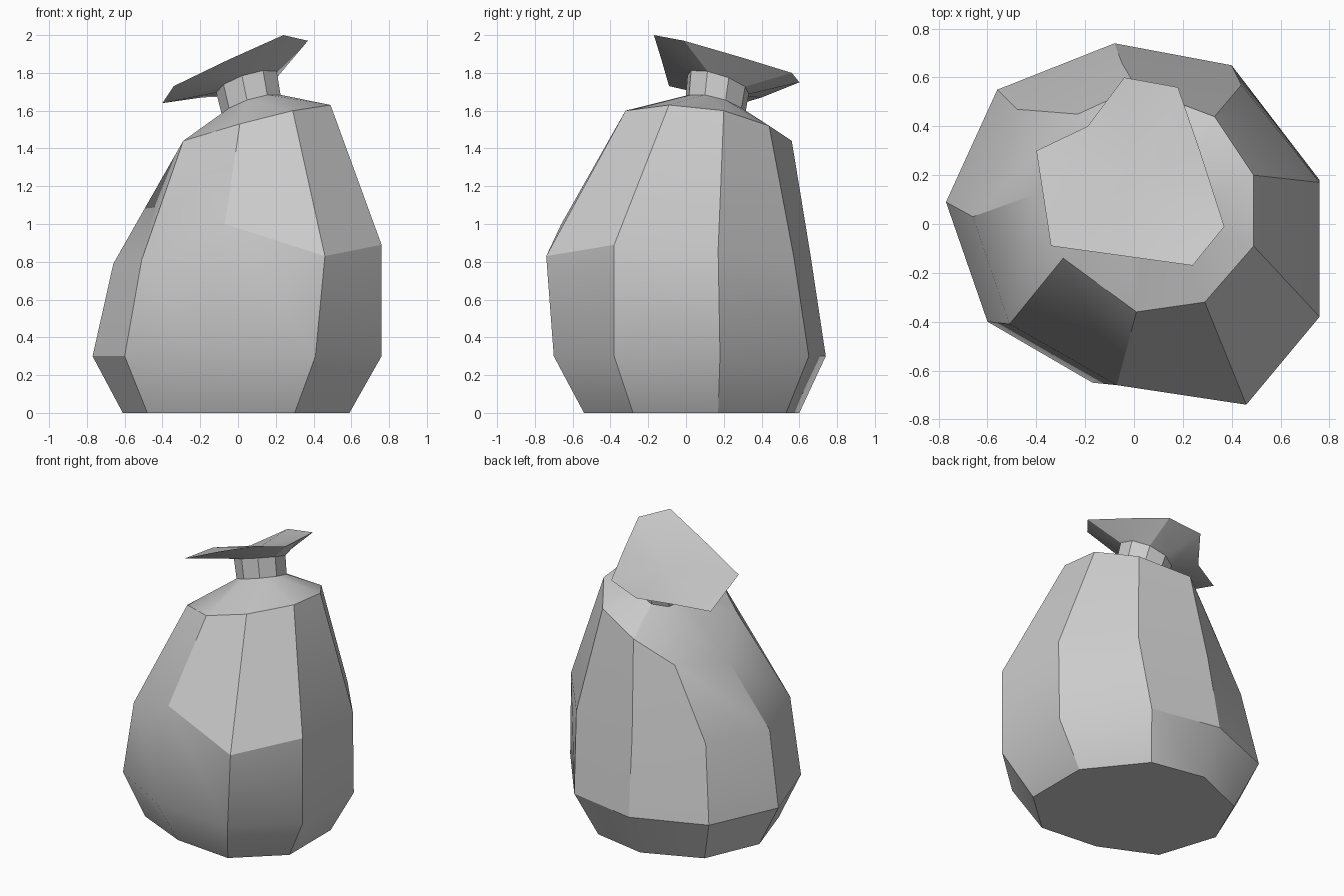
import bpy
import bmesh
import math

SIDES = 9

cube = bpy.data.objects.get("Cube")
if cube:
    bpy.data.objects.remove(cube, do_unlink=True)

# One plain grey cloth colour
cloth = bpy.data.materials.new("grey cloth")
cloth.use_nodes = True
colour = (0.6, 0.6, 0.6, 1)
cloth.diffuse_color = colour
shader = next(n for n in cloth.node_tree.nodes if n.type == 'BSDF_PRINCIPLED')
shader.inputs["Base Color"].default_value = colour


def level(points, height):
    """Lift a flat outline to one height."""
    return [(x, y, height) for x, y in points]


def tilted_ring(centre, radius, slope_x, slope_y):
    """Regular ring on a sloping plane, running clockwise from the left side."""
    ring = []
    for side in range(SIDES):
        angle = math.radians(20) - side * math.tau / SIDES
        dx = radius * math.cos(angle)
        dy = radius * math.sin(angle)
        ring.append((centre[0] + dx, centre[1] + dy,
                     centre[2] + slope_x * dx + slope_y * dy))
    return ring


def skin(name, rings, cap_bottom=False, cap_centre=None):
    """Bridge a stack of rings, optionally closing its ends."""
    bm = bmesh.new()
    loops = [[bm.verts.new(point) for point in ring] for ring in rings]
    for lower, upper in zip(loops, loops[1:]):
        for i in range(SIDES):
            j = (i + 1) % SIDES
            bm.faces.new((lower[i], lower[j], upper[j], upper[i]))
    if cap_bottom:
        bm.faces.new(loops[0])
    if cap_centre:
        hub = bm.verts.new(cap_centre)
        rim = loops[-1]
        for i in range(SIDES):
            bm.faces.new((rim[i], rim[(i + 1) % SIDES], hub))
    # Rings run clockwise, so turn the faces outward
    bmesh.ops.reverse_faces(bm, faces=[f for f in bm.faces if len(f.verts) < SIDES])
    mesh = bpy.data.meshes.new(name)
    bm.to_mesh(mesh)
    bm.free()
    mesh.materials.append(cloth)
    part = bpy.data.objects.new(name, mesh)
    bpy.context.collection.objects.link(part)
    bpy.ops.object.select_all(action='DESELECT')
    part.select_set(True)
    bpy.context.view_layer.objects.active = part
    bpy.ops.object.shade_smooth_by_angle(angle=math.radians(30))
    return part


# Bulging sack outlines, from the ground up to the shoulder fold
base = level([(.59, .17), (.59, -.28), (.3, -.54), (-.11, -.5), (-.48, -.33),
              (-.61, .07), (-.45, .44), (-.07, .6), (.3, .53)], 0)
belly = level([(.76, .18), (.76, -.38), (.41, -.7), (-.17, -.65), (-.6, -.4),
               (-.77, .09), (-.56, .55), (-.08, .74), (.4, .65)], .3)
waist = [(.76, .17, .86), (.76, -.38, .89), (.46, -.74, .83),
         (-.07, -.66, 1), (-.51, -.41, .81), (-.66, .03, .79),
         (-.48, .47, .81), (-.05, .66, .83), (.44, .57, .83)]
shoulder = [(.49, .2, 1.6), (.49, -.09, 1.63), (.29, -.32, 1.6),
            (.01, -.36, 1.53), (-.29, -.14, 1.44), (-.41, .12, 1.23),
            (-.23, .45, 1.28), (.01, .56, 1.44), (.33, .44, 1.52)]

# Gathered neck and the flared mouth above it
neck_low = tilted_ring((.075, .155, 1.625), .16, .3, -.25)
neck_high = tilted_ring((.05, .17, 1.745), .165, .3, -.3)
mouth_rim = [(.27, .3, 1.88), (.37, -.01, 1.97), (.24, -.17, 2),
             (-.05, -.13, 1.87), (-.34, -.09, 1.73), (-.4, .3, 1.64),
             (-.19, .4, 1.67), (-.04, .6, 1.75), (.18, .56, 1.8)]

skin("sack_body", [base, belly, waist, shoulder, neck_low], cap_bottom=True)
skin("sack_neck", [neck_low, neck_high])
skin("sack_mouth", [neck_high, mouth_rim], cap_centre=(.03, .2, 1.8))
